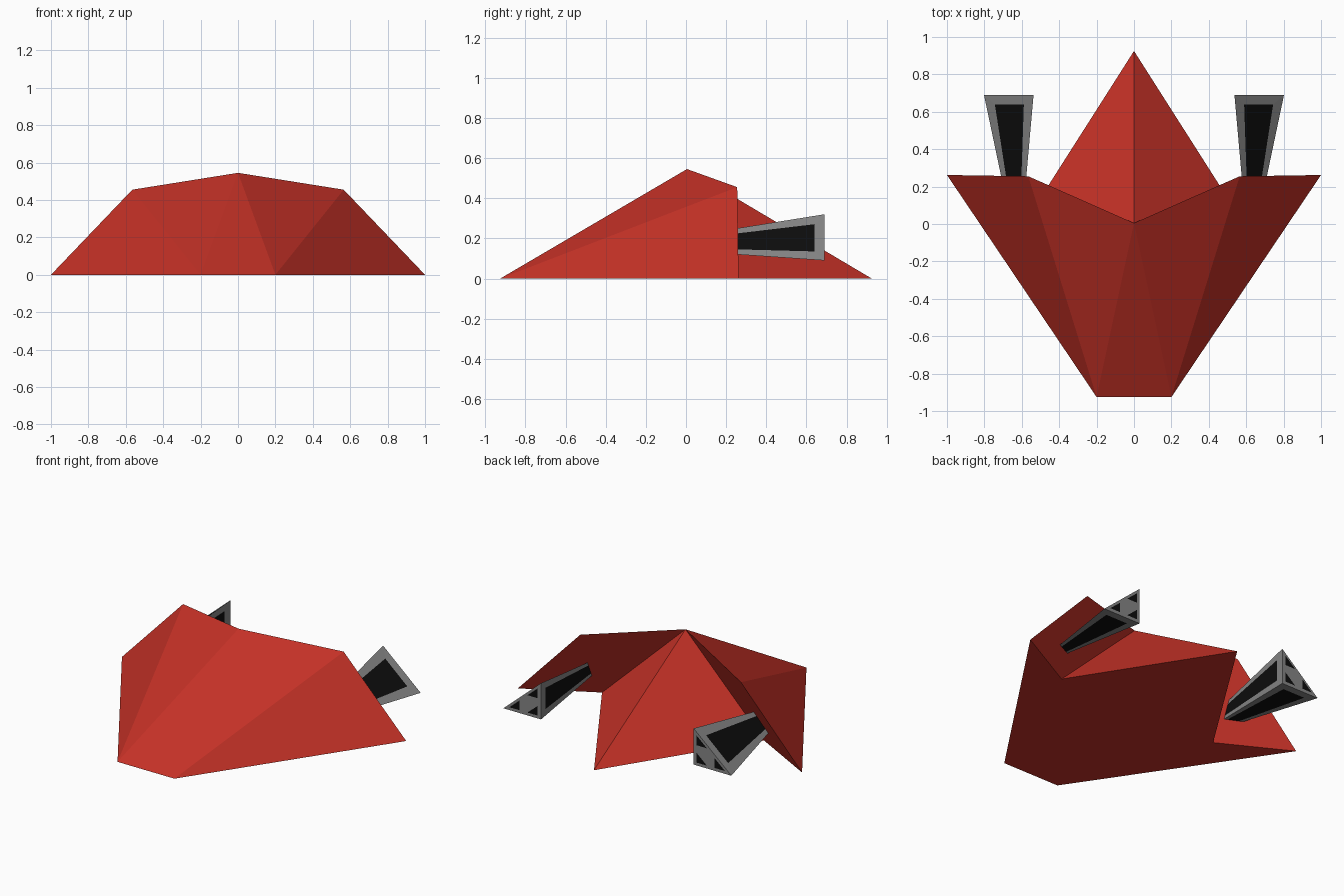
import bpy, bmesh
from mathutils import Vector

if "Cube" in bpy.data.objects:
    bpy.data.objects.remove(bpy.data.objects["Cube"])


def material(name, rgb):
    m = bpy.data.materials.new(name)
    m.diffuse_color = (*rgb, 1)
    m.use_nodes = True
    m.node_tree.nodes["Principled BSDF"].inputs["Base Color"].default_value = m.diffuse_color
    return m


red = material("red", (0.56, 0.031, 0.02))
grey = material("grey", (0.24, 0.24, 0.24))
black = material("black", (0.004, 0.004, 0.004))


def mirrored(name, bm, mats):
    me = bpy.data.meshes.new(name)
    bm.to_mesh(me)
    bm.free()
    for m in mats:
        me.materials.append(m)
    ob = bpy.data.objects.new(name, me)
    bpy.context.collection.objects.link(ob)
    ob.modifiers.new("mirror", 'MIRROR').use_axis[0] = True


# Faceted hull with overhanging back wall and pointed tail (right half)
points = {
    "apex": (0, 0.005, 0.545), "nose_mid": (0, -0.925, 0), "nose": (0.2, -0.925, 0),
    "shoulder": (0.565, 0.255, 0.455), "tip": (1, 0.262, 0),
    "notch": (0.57, 0.03, 0), "tail": (0, 0.925, 0),
}
bm = bmesh.new()
v = {k: bm.verts.new(p) for k, p in points.items()}
for face in ("apex nose_mid nose", "apex nose shoulder", "shoulder nose tip",
             "shoulder tip notch", "apex shoulder notch", "apex notch tail",
             "tip nose notch", "nose nose_mid tail notch"):
    bm.faces.new([v[k] for k in face.split()])
mirrored("hull", bm, [red])

# Tapered triangular cannon with framed black panels
bm = bmesh.new()


def add_face(pts, mat):
    bm.faces.new([bm.verts.new(p) for p in pts]).material_index = mat


def section(y, inner, outer, low, high):
    return [Vector((inner, y, low)), Vector((outer, y, low)), Vector((inner, y, high))]


front = section(0.05, 0.594, 0.667, 0.134, 0.217)
back = section(0.69, 0.537, 0.802, 0.09, 0.32)
for i in range(3):
    j = (i + 1) % 3
    a, b, c, d = front[i], front[j], back[j], back[i]

    def at(u, w):
        return a.lerp(b, u).lerp(d.lerp(c, u), w)

    outer = [a, b, c, d]
    inner = [at(0.2, 0.05), at(0.8, 0.05), at(0.81, 0.92), at(0.19, 0.92)]
    add_face(inner, 1)
    for k in range(4):
        n = (k + 1) % 4
        add_face([outer[k], outer[n], inner[n], inner[k]], 0)
add_face(front, 0)
add_face(back, 0)
bmesh.ops.remove_doubles(bm, verts=bm.verts, dist=1e-5)
bmesh.ops.recalc_face_normals(bm, faces=bm.faces)
mirrored("cannon", bm, [grey, black])

# Three small black muzzle openings near the corners of the cannon end
bm = bmesh.new()
centre = sum(back, Vector()) / 3
for corner in back:
    mid = corner.lerp(centre, 0.52) + Vector((0, 0.002, 0))
    add_face([mid + (p - centre) * 0.27 for p in (back[0], back[2], back[1])], 0)
for f in bm.faces:
    f.normal_update()
    if f.normal.y < 0:
        f.normal_flip()
mirrored("muzzle_openings", bm, [black])
